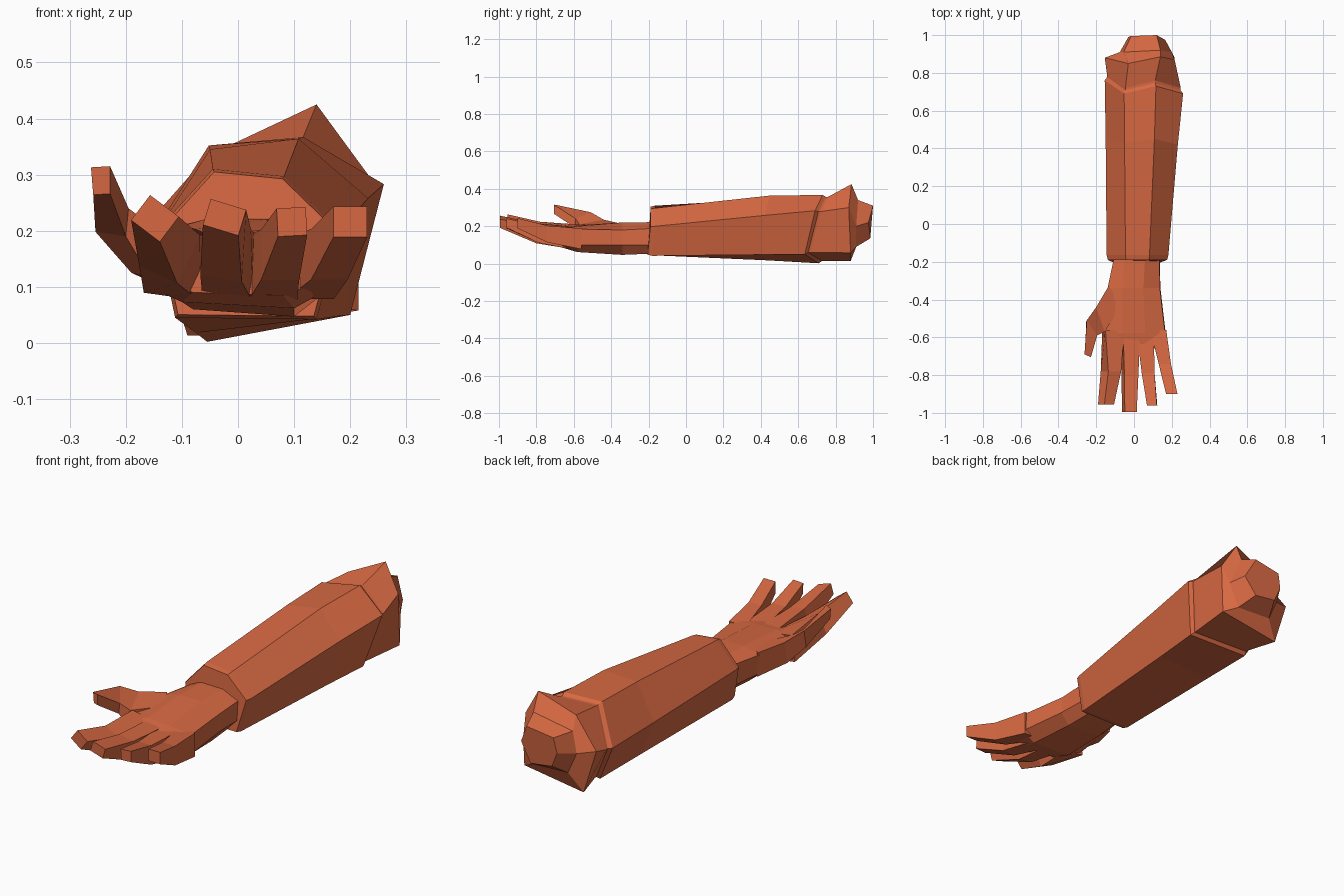
import bpy, bmesh
from math import radians, cos, sin

mat = bpy.data.materials.new("terracotta")
mat.diffuse_color = (0.68, 0.14, 0.055, 1)


def loft(name, rings):
    """Skin a list of equal-length rings of 3D points and cap both ends."""
    bm = bmesh.new()
    vs = [[bm.verts.new(p) for p in r] for r in rings]
    n = len(vs[0])
    for a, b in zip(vs, vs[1:]):
        for i in range(n):
            j = (i + 1) % n
            bm.faces.new((a[i], a[j], b[j], b[i]))
    bm.faces.new(vs[0])
    bm.faces.new(vs[-1])
    bmesh.ops.recalc_face_normals(bm, faces=bm.faces)
    me = bpy.data.meshes.new(name)
    bm.to_mesh(me)
    bm.free()
    me.materials.append(mat)
    ob = bpy.data.objects.new(name, me)
    bpy.context.collection.objects.link(ob)
    return ob


def flat(y, pts):
    return [(x, y, z) for x, z in pts]


def box_ring(x, y, z, w, h, roll=0):
    """Four-cornered section facing y, rolled about y."""
    c, s = cos(radians(roll)), sin(radians(roll))
    return [(x + u * c + v * s, y, z - u * s + v * c)
            for u, v in ((-w / 2, -h / 2), (w / 2, -h / 2), (w / 2, h / 2), (-w / 2, h / 2))]


def shrink(ring, k, dy):
    cx = sum(p[0] for p in ring) / len(ring)
    cz = sum(p[2] for p in ring) / len(ring)
    return [(cx + (x - cx) * k, y + dy, cz + (z - cz) * k) for x, y, z in ring]


# Forearm sleeve: six sides, order top-left, left, bottom-left, bottom-right, right, top-right
cuff = [(-.045, -.165, .31), (-.145, -.165, .2), (-.112, -.18, .045),
        (.14, -.18, .042), (.182, -.165, .2), (.082, -.165, .297)]
mid = [(-.05, .43, .345), (-.15, .45, .19), (-.075, .43, .018),
       (.18, .4, .048), (.232, .42, .258), (.108, .45, .364)]
end = [(-.052, .69, .352), (-.155, .76, .19), (-.055, .71, .002),
       (.2, .635, .05), (.26, .69, .283), (.116, .73, .367)]
loft("forearm_sleeve", [shrink(cuff, .96, -.025), cuff, mid, end, shrink(end, .93, .02)])

# Faceted elbow with a raised point
elbow = [(-.03, .85, .345), (-.155, .88, .22), (-.09, .88, .013),
         (.215, .88, .058), (.215, .87, .3), (.14, .885, .425)]
knob = [(-.055, .91, .3), (-.075, .91, .2), (-.03, .91, .1),
        (.15, .91, .09), (.2, .91, .2), (.14, .92, .34)]
tip = [(-.015, .995, .29), (-.03, .99, .22), (.0, .985, .15),
       (.11, .985, .135), (.165, .975, .22), (.12, 1.0, .31)]
loft("elbow", [shrink(end, .93, -.02), shrink(end, .94, .03), elbow, knob, tip])

# Palm: eight sides
palm = [
    flat(-.15, [(-.1, .2), (-.1, .1), (-.06, .06), (.09, .055),
                (.135, .1), (.135, .19), (.06, .222), (-.05, .222)]),
    flat(-.34, [(-.14, .2), (-.135, .11), (-.08, .06), (.1, .047),
                (.14, .1), (.137, .18), (.05, .22), (-.06, .22)]),
    flat(-.58, [(-.165, .19), (-.16, .1), (-.1, .073), (.1, .062),
                (.168, .1), (.165, .185), (.06, .2), (-.06, .205)]),
    flat(-.66, [(-.13, .18), (-.13, .11), (-.08, .09), (.08, .085),
                (.15, .11), (.15, .18), (.05, .19), (-.05, .19)]),
]
loft("palm", palm)

# Fingers: sections as x, y, z, width, height, roll
fingers = {
    "index_finger": [(-.11, -.56, .142, .1, .12, 8), (-.122, -.78, .165, .075, .095, 25),
                     (-.148, -.955, .222, .064, .056, 37)],
    "middle_finger": [(-.015, -.58, .135, .09, .12, 3), (-.022, -.8, .162, .075, .095, 10),
                      (-.024, -.995, .224, .066, .048, 17)],
    "ring_finger": [(.06, -.58, .13, .09, .12, 0), (.075, -.79, .157, .068, .09, 0),
                    (.096, -.96, .216, .052, .05, -3)],
    "little_finger": [(.128, -.56, .133, .085, .11, 0), (.163, -.74, .158, .065, .09, 0),
                      (.2, -.9, .216, .06, .055, 0)],
}
for name, sections in fingers.items():
    loft(name, [box_ring(*s) for s in sections])

# Thumb, splayed outwards and upwards
loft("thumb", [
    [(-.135, -.33, .1), (-.06, -.42, .09), (-.06, -.42, .2), (-.135, -.33, .21)],
    [(-.19, -.47, .125), (-.155, -.57, .115), (-.155, -.57, .21), (-.2, -.44, .235)],
    [(-.254, -.52, .198), (-.2, -.59, .19), (-.195, -.59, .24), (-.25, -.51, .275)],
    [(-.258, -.69, .264), (-.228, -.705, .266), (-.228, -.705, .315), (-.262, -.69, .313)],
])
